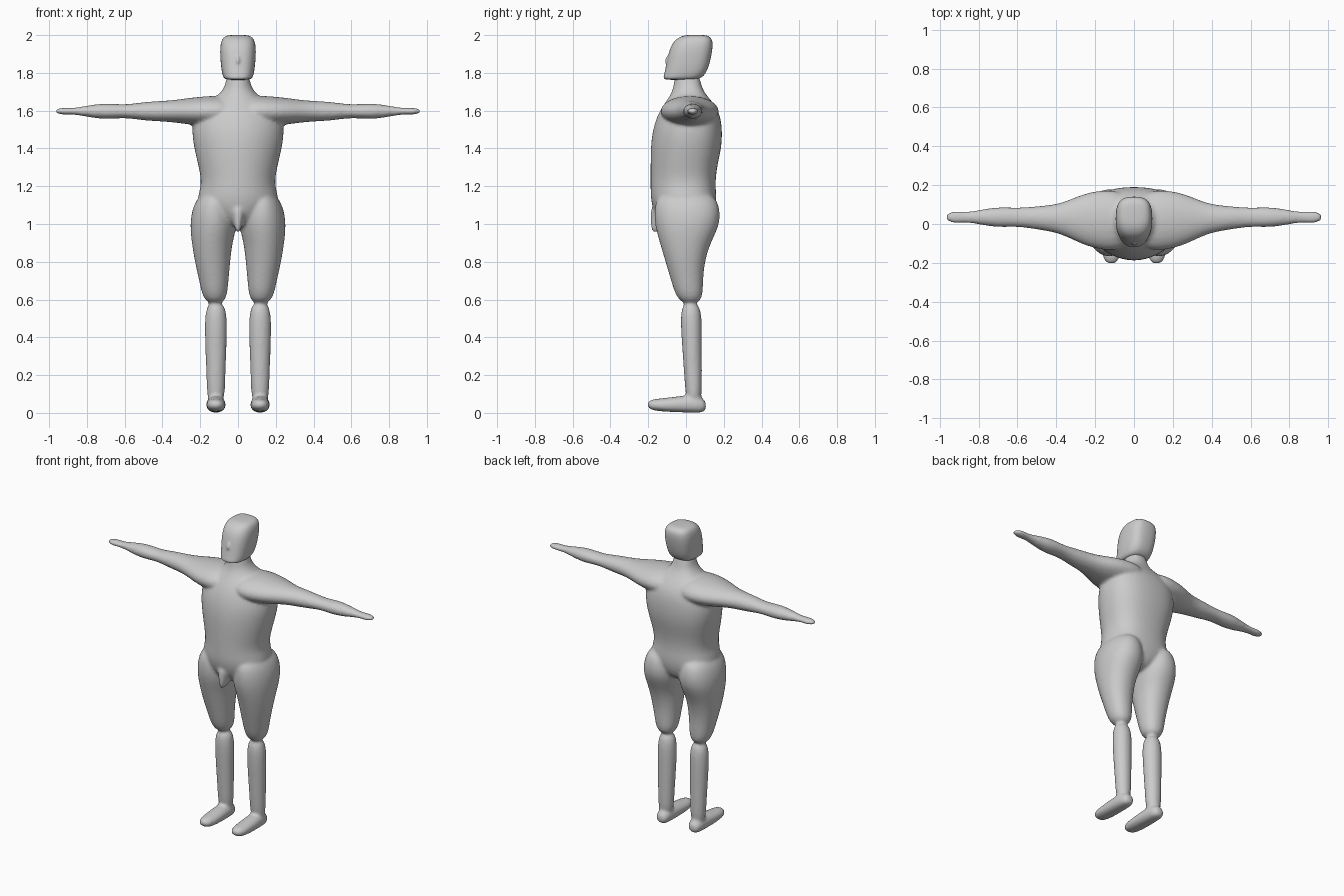
import bpy, bmesh
from math import sin, cos, tau

if "Cube" in bpy.data.objects:
    bpy.data.objects.remove(bpy.data.objects["Cube"], do_unlink=True)

colour = (.6, .6, .6, 1)
grey = bpy.data.materials.new("clay grey")
grey.use_nodes = True
grey.diffuse_color = colour
grey.node_tree.nodes["Principled BSDF"].inputs["Base Color"].default_value = colour


def power(value, exponent):
    """Rounded-square version of a sine or cosine value."""
    size = abs(value) ** (2 / exponent)
    return size if value >= 0 else -size


def loft(bm, axis, rows, side=1, front=2, back=2, segments=20):
    """Skin rounded sections: (position, across low, across high, up low, up high)."""
    rings = []
    for position, left, right, low, high in rows:
        ring = []
        for step in range(segments):
            angle = tau * step / segments
            exponent = back if sin(angle) >= 0 else front
            across = (left + right + (right - left) * power(cos(angle), exponent)) / 2
            up = (low + high + (high - low) * power(sin(angle), exponent)) / 2
            if axis == "x":
                x, y, z = position, across, up
            elif axis == "y":
                x, y, z = across, position, up
            else:
                x, y, z = across, up, position
            ring.append(bm.verts.new((x * side, y, z)))
        rings.append(ring)
    faces = [bm.faces.new(rings[0]), bm.faces.new(rings[-1])]
    for lower, upper in zip(rings, rings[1:]):
        for step in range(segments):
            after = (step + 1) % segments
            faces.append(bm.faces.new((lower[step], lower[after], upper[after], upper[step])))
    bmesh.ops.recalc_face_normals(bm, faces=faces)


def symmetric(rows):
    """Turn (height, half width, front, back) into loft sections."""
    return [(z, -width, width, front, back) for z, width, front, back in rows]


def finish(bm, name, voxel, rounds):
    """Fuse the overlapping lofts into one soft skin."""
    mesh = bpy.data.meshes.new(name)
    bm.to_mesh(mesh)
    bm.free()
    mesh.materials.append(grey)
    obj = bpy.data.objects.new(name, mesh)
    bpy.context.collection.objects.link(obj)
    rounding = obj.modifiers.new("round", "SUBSURF")
    rounding.levels = rounding.render_levels = 2
    fuse = obj.modifiers.new("fuse", "REMESH")
    fuse.mode = "VOXEL"
    fuse.voxel_size = voxel
    fuse.use_smooth_shade = True
    relax = obj.modifiers.new("relax", "SMOOTH")
    relax.factor = .5
    relax.iterations = rounds


body = bmesh.new()

# Torso and neck: flatter back, narrower belly
torso = [
    (.97, .1, -.13, .12), (1.1, .24, -.19, .17), (1.2, .19, -.19, .155),
    (1.3, .21, -.19, .165), (1.4, .235, -.19, .19), (1.5, .25, -.18, .195),
    (1.6, .23, -.145, .18), (1.67, .12, -.09, .12), (1.72, .065, -.065, .08),
    (1.82, .06, -.06, .07),
]
loft(body, "z", symmetric(torso), front=1.95, back=2.5)

# Pointed fold at the groin
fold = [(.95, .006, -.19, -.13), (1.03, .04, -.19, 0), (1.12, .06, -.19, 0)]
loft(body, "z", symmetric(fold))

# Arm sections: distance out, half depth, half height
arm_shape = [
    (0, .16, .09), (.2, .16, .08), (.33, .1, .06), (.4, .073, .055), (.5, .06, .05),
    (.6, .048, .033), (.7, .055, .045), (.8, .037, .03), (.87, .026, .016),
    (.92, .034, .02), (.97, .02, .012),
]
arm = []
for x, depth, height in arm_shape:
    middle = .015 + .02 * min(1, x / .6)
    arm.append((x, middle - depth, middle + depth, 1.597 - height, 1.597 + height))

thigh = [
    (.57, .06, .18, -.04, .09), (.7, .05, .206, -.08, .09), (.8, .04, .23, -.11, .1),
    (.9, .03, .246, -.14, .13), (1, 0, .257, -.17, .185), (1.1, .02, .24, -.17, .18),
    (1.17, .05, .19, -.14, .14),
]

# Lower leg: height, half width, front; foot: depth, half width, sole, top
ankle_x = .117
shin_shape = [(.03, .048, 0), (.2, .05, -.01), (.4, .06, -.025), (.6, .06, -.035)]
shin = [(z, ankle_x - width, ankle_x + width, front, .085) for z, width, front in shin_shape]
foot_shape = [
    (-.205, .02, .03, .06), (-.18, .045, .012, .073), (-.1, .054, .005, .08),
    (.04, .05, 0, .1), (.09, .04, 0, .08), (.107, .02, .02, .055),
]
foot = [(y, ankle_x - width, ankle_x + width, sole, top) for y, width, sole, top in foot_shape]

# Limbs on both sides
for side in (-1, 1):
    loft(body, "x", arm, side)
    loft(body, "z", thigh, side, back=2.2)
    loft(body, "z", shin, side)
    loft(body, "y", foot, side, front=2.4)
finish(body, "body", .01, 5)

# Head with forward jaw and flattened sides
head = bmesh.new()
skull = [
    (1.762, .066, -.12, .05), (1.775, .08, -.122, .09), (1.82, .09, -.11, .12),
    (1.92, .098, -.092, .142), (1.97, .09, -.065, .143), (1.99, .076, -.035, .13),
    (2.002, .05, 0, .105),
]
loft(head, "z", symmetric(skull), front=2.5, back=2.9)

# Small nose
nose = [(1.84, .012, -.107, -.07), (1.865, .014, -.117, -.07), (1.9, .006, -.096, -.07)]
loft(head, "z", symmetric(nose))
finish(head, "head", .006, 3)
